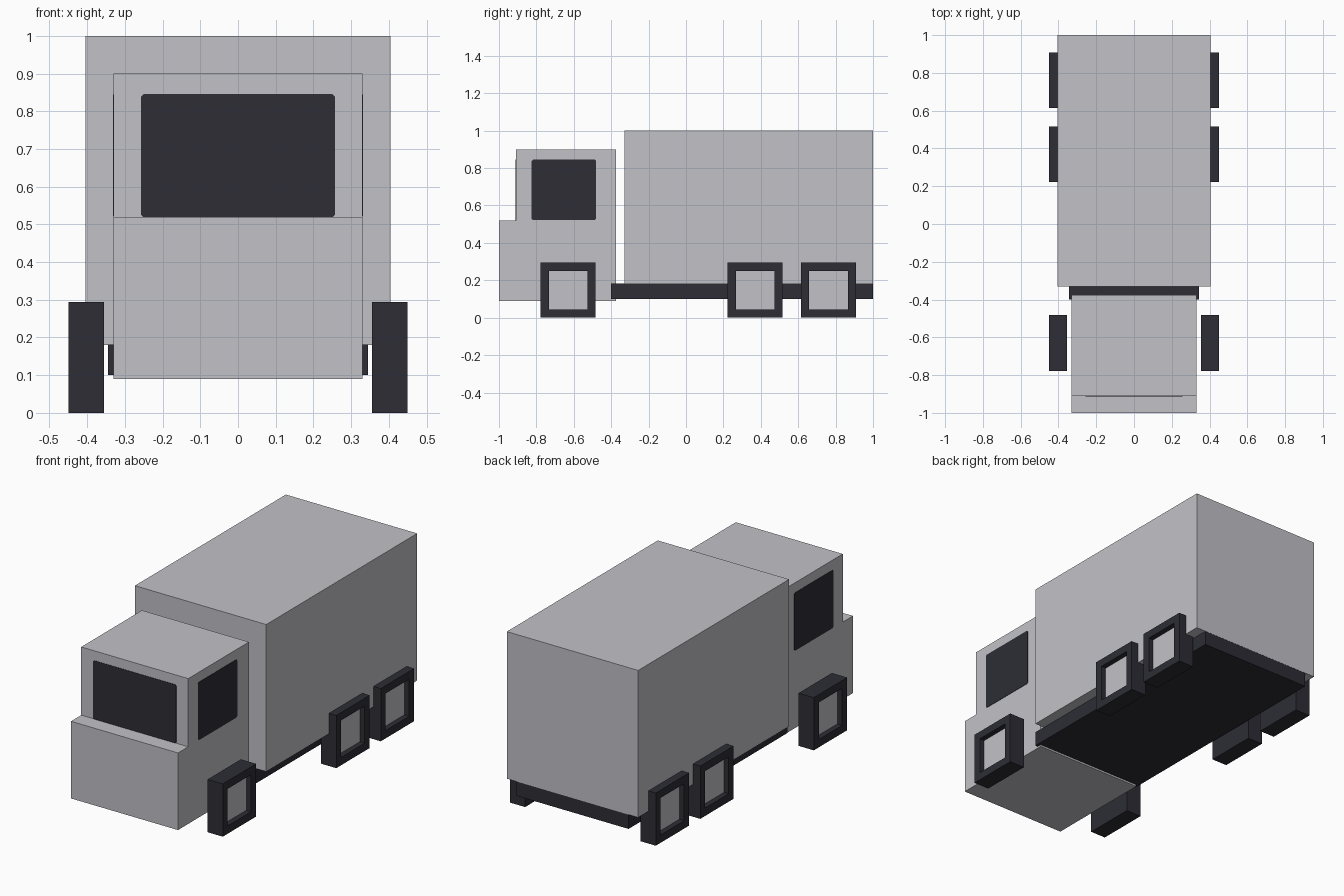
import bpy, bmesh
from mathutils import Vector

if "Cube" in bpy.data.objects:
    bpy.data.objects.remove(bpy.data.objects["Cube"])


def material(name, rgb):
    m = bpy.data.materials.new(name)
    m.diffuse_color = (*rgb, 1)
    m.use_nodes = True
    m.node_tree.nodes["Principled BSDF"].inputs["Base Color"].default_value = m.diffuse_color
    return m


light = material("light_grey", (0.54, 0.54, 0.575))
dark = material("dark_grey", (0.026, 0.026, 0.036))


def finish(bm, name, *mats):
    bmesh.ops.recalc_face_normals(bm, faces=bm.faces)
    me = bpy.data.meshes.new(name)
    bm.to_mesh(me)
    bm.free()
    for m in mats:
        me.materials.append(m)
    ob = bpy.data.objects.new(name, me)
    bpy.context.collection.objects.link(ob)
    return ob


def prism(name, points, direction, mat):
    """Extrude a closed outline of 3D points along a vector."""
    bm = bmesh.new()
    f = bm.faces.new([bm.verts.new(p) for p in points])
    r = bmesh.ops.extrude_face_region(bm, geom=[f])
    verts = [g for g in r["geom"] if isinstance(g, bmesh.types.BMVert)]
    bmesh.ops.translate(bm, verts=verts, vec=Vector(direction))
    return finish(bm, name, mat)


def box(name, x, y0, y1, z0, z1, mat):
    pts = [(-x, y0, z0), (x, y0, z0), (x, y1, z0), (-x, y1, z0)]
    return prism(name, pts, (0, 0, z1 - z0), mat)


def clipped_rect(a0, a1, b0, b1, c):
    return [(a0 + c, b0), (a1 - c, b0), (a1, b0 + c), (a1, b1 - c),
            (a1 - c, b1), (a0 + c, b1), (a0, b1 - c), (a0, b0 + c)]


# Cab: stepped side profile
W = 0.33
cab = [(-1, 0.09), (-0.375, 0.09), (-0.375, 0.90),
       (-0.91, 0.90), (-0.91, 0.52), (-1, 0.52)]
prism("cab", [(-W, y, z) for y, z in cab], (2 * W, 0, 0), light)

# Cargo box and chassis
box("cargo_box", 0.405, -0.33, 1.0, 0.18, 1.0, light)
box("chassis", 0.345, -0.40, 0.999, 0.10, 0.182, dark)

# Windows as thin plates
T = 0.004
prism("windscreen", [(x, -0.91 - T / 2, z) for x, z in
                     clipped_rect(-0.257, 0.257, 0.518, 0.846, 0.007)],
      (0, T, 0), dark)
for s, side in ((1, "right"), (-1, "left")):
    prism("side_window_" + side, [(s * (W - T / 2), y, z) for y, z in
                                  clipped_rect(-0.825, -0.48, 0.522, 0.845, 0.007)],
          (s * T, 0, 0), dark)


# Square wheels with a recessed light hub on the outer side
def wheel(name, s, yc):
    x0, x1, h = 0.356, 0.45, 0.147
    bm = bmesh.new()
    bmesh.ops.create_cube(bm, size=1)
    for v in bm.verts:
        v.co = (s * (x0 + (v.co.x * s + 0.5) * (x1 - x0)),
                yc + v.co.y * 2 * h, h + v.co.z * 2 * h)
    bm.normal_update()
    outer = max(bm.faces, key=lambda f: f.calc_center_median().x * s)
    bmesh.ops.inset_region(bm, faces=[outer], thickness=0.062)
    r = bmesh.ops.extrude_discrete_faces(bm, faces=[outer])
    hub = r["faces"][0]
    bmesh.ops.translate(bm, verts=hub.verts, vec=(-s * 0.03, 0, 0))
    hub.material_index = 1
    finish(bm, name, dark, light)


for pos, yc in (("front", -0.63), ("middle", 0.37), ("rear", 0.762)):
    for s, side in ((1, "right"), (-1, "left")):
        wheel(f"{pos}_wheel_{side}", s, yc)
